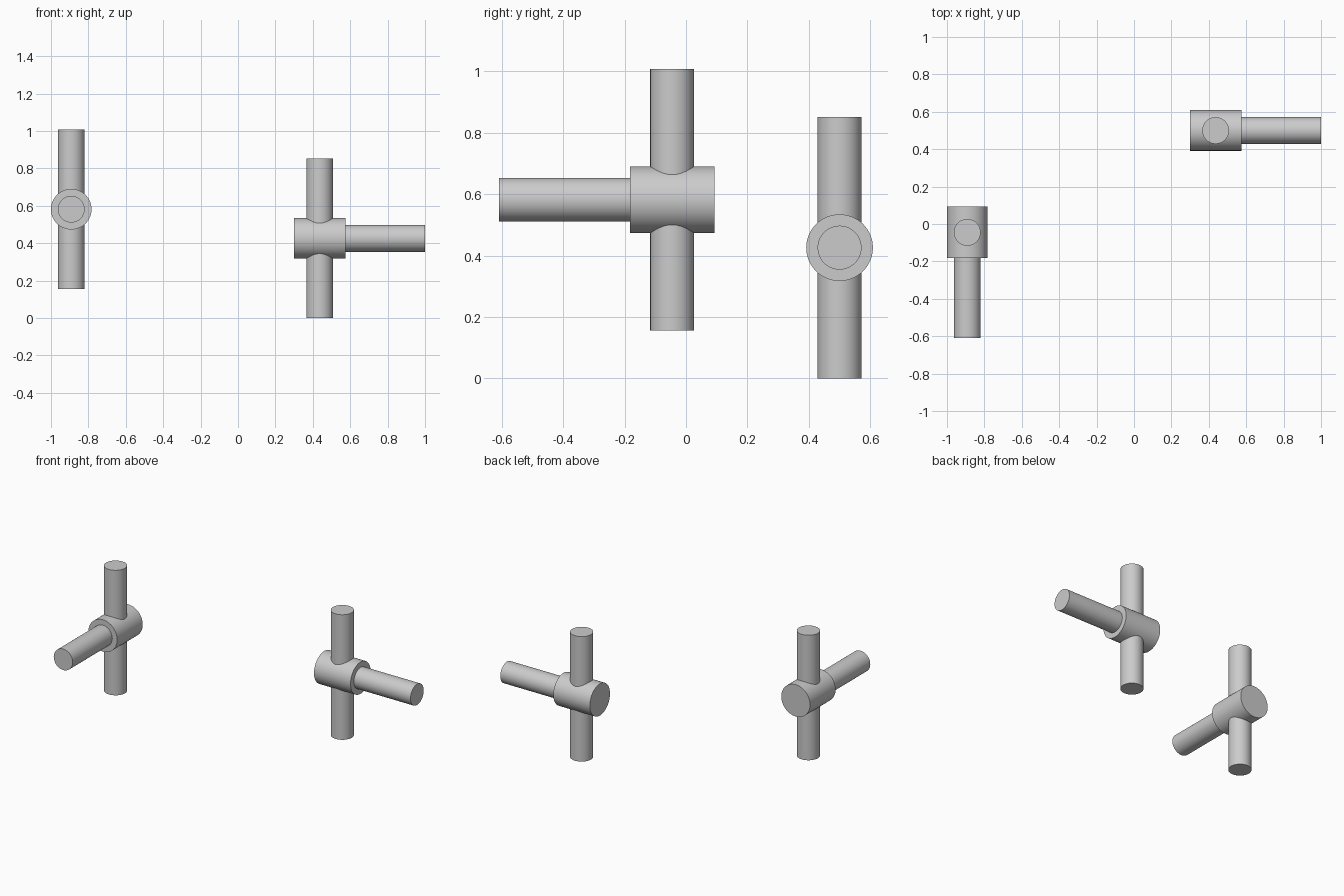
import bpy
import math
from mathutils import Vector

if "Cube" in bpy.data.objects:
    bpy.data.objects.remove(bpy.data.objects["Cube"])

ROD_R, HUB_R = 0.0715, 0.1085
ROD_LEN, HUB_LEN = 0.426, 0.275


def cylinder(name, start, end, radius):
    """Smooth capped cylinder running from start to end."""
    start, end = Vector(start), Vector(end)
    axis = end - start
    bpy.ops.mesh.primitive_cylinder_add(
        vertices=64, radius=radius, depth=axis.length,
        location=(start + end) / 2,
        rotation=axis.to_track_quat('Z', 'Y').to_euler())
    ob = bpy.context.object
    ob.name = name
    bpy.ops.object.shade_smooth_by_angle(angle=math.radians(40))
    return ob


def tee_fitting(prefix, centre, direction):
    """Short thick hub, upright rod through it, arm rod out of one end."""
    c, d = Vector(centre), Vector(direction)
    up = Vector((0, 0, ROD_LEN))
    face = c + d * HUB_LEN / 2
    cylinder(prefix + "_hub", c - d * HUB_LEN / 2, face, HUB_R)
    cylinder(prefix + "_upright_rod", c - up, c + up, ROD_R)
    # arm is seated slightly inside the hub
    cylinder(prefix + "_arm_rod", face - d * 0.01, face + d * ROD_LEN, ROD_R)


# right fitting points to the right, left fitting points to the front
tee_fitting("right", (0.4365, 0.50, 0.426), (1, 0, 0))
tee_fitting("left", (-0.8915, -0.045, 0.582), (0, -1, 0))
